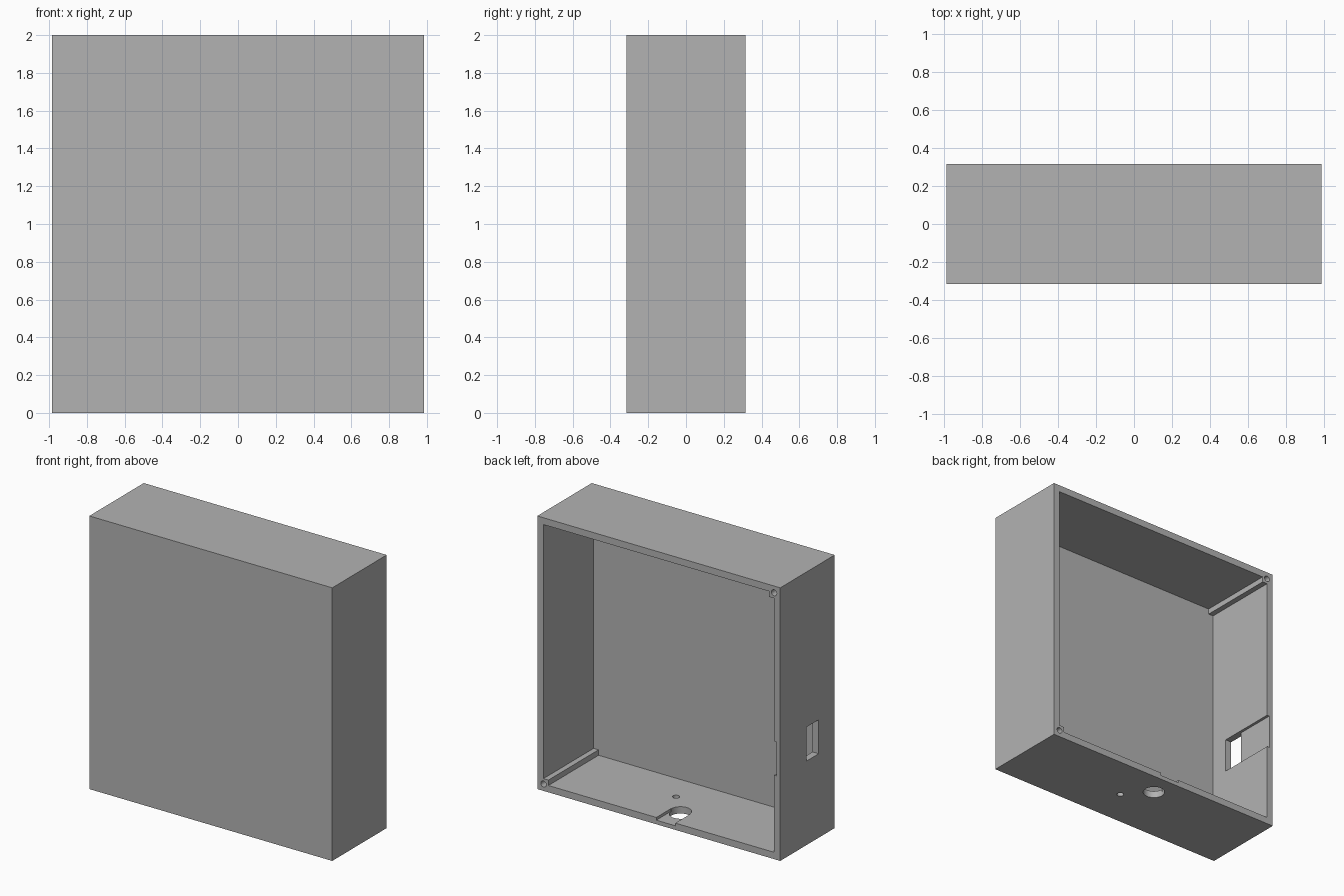
import bpy
import bmesh
from math import radians
from mathutils import Matrix, Vector

if "Cube" in bpy.data.objects:
    bpy.data.objects.remove(bpy.data.objects["Cube"], do_unlink=True)

W, D, H = 0.984, 0.315, 2.0      # half width, half depth, height
WALL, BOSS = 0.05, 0.09          # wall thickness, corner boss size
RECESS = 0.02                    # depth of the shallow channels

grey = bpy.data.materials.new("plain grey")
grey.use_nodes = True
grey.diffuse_color = (0.45, 0.45, 0.45, 1)
grey.node_tree.nodes["Principled BSDF"].inputs["Base Color"].default_value = grey.diffuse_color


def finish(name, bm):
    bmesh.ops.recalc_face_normals(bm, faces=bm.faces)
    mesh = bpy.data.meshes.new(name)
    bm.to_mesh(mesh)
    bm.free()
    mesh.materials.append(grey)
    obj = bpy.data.objects.new(name, mesh)
    bpy.context.scene.collection.objects.link(obj)
    return obj


def box(name, low, high):
    low, high = Vector(low), Vector(high)
    bm = bmesh.new()
    place = Matrix.Translation((low + high) / 2) @ Matrix.Diagonal((*(high - low), 1))
    bmesh.ops.create_cube(bm, size=1, matrix=place)
    return finish(name, bm)


def rod(name, centre, radius, length, tilt=0):
    bm = bmesh.new()
    place = Matrix.Translation(centre) @ Matrix.Rotation(radians(tilt), 4, "X")
    bmesh.ops.create_cone(bm, cap_ends=True, segments=32, radius1=radius,
                          radius2=radius, depth=length, matrix=place)
    return finish(name, bm)


def prism(name, profile, y0, y1):
    bm = bmesh.new()
    face = bm.faces.new([bm.verts.new((x, y0, z)) for x, z in profile])
    new = bmesh.ops.extrude_face_region(bm, geom=[face])["geom"]
    verts = [v for v in new if isinstance(v, bmesh.types.BMVert)]
    bmesh.ops.translate(bm, verts=verts, vec=(0, y1 - y0, 0))
    return finish(name, bm)


case = box("open_back_case", (-W, -D, 0), (W, D, H))

# Cavity, leaving a square screw boss in two opposite corners
ix, ib = W - WALL, W - BOSS
cavity = prism("cavity_cutter", [
    (-ix, WALL), (ib, WALL), (ib, BOSS), (ix, BOSS),
    (ix, H - WALL), (-ib, H - WALL), (-ib, H - BOSS), (-ix, H - BOSS),
], -D + WALL, D + 0.1)

# Cable hole in the floor with a shallow channel out to the back edge
cx, cy, half = -0.057, 0.145, 0.077
cutters = [
    cavity,
    box("floor_channel_cutter", (cx - half, cy, WALL - RECESS), (cx + half, D + 0.1, 0.2)),
    rod("floor_hole_cutter", (cx, cy, 0), 0.074, 0.3),
    rod("small_hole_cutter", (0.1, -0.028, 0), 0.024, 0.3),
    # Side port with its channel to the back edge
    box("side_port_cutter", (-W - 0.1, -0.13, 0.615), (-W + 0.12, 0.012, 0.864)),
    box("side_channel_cutter", (-ix - RECESS, -0.06, 0.615), (-ix + 0.1, D + 0.1, 0.864)),
]

# Screw holes in the bosses
for sx, z in ((1, WALL), (-1, H - WALL)):
    cutters.append(rod("screw_hole_cutter", (sx * (W - WALL), D, z), 0.022, 0.5, 90))

for cutter in cutters:
    mod = case.modifiers.new(cutter.name, "BOOLEAN")
    mod.operation = "DIFFERENCE"
    mod.solver = "EXACT"
    mod.object = cutter
    cutter.hide_render = True

# Bake the cuts and drop the cutters
bpy.context.view_layer.update()
result = bpy.data.meshes.new_from_object(
    case.evaluated_get(bpy.context.evaluated_depsgraph_get()))
case.modifiers.clear()
case.data = result
for cutter in cutters:
    bpy.data.objects.remove(cutter, do_unlink=True)

# One grey throughout
result.materials.clear()
result.materials.append(grey)
for face in result.polygons:
    face.material_index = 0

bpy.ops.object.select_all(action="DESELECT")
case.select_set(True)
bpy.context.view_layer.objects.active = case
bpy.ops.object.shade_smooth_by_angle(angle=radians(30))
